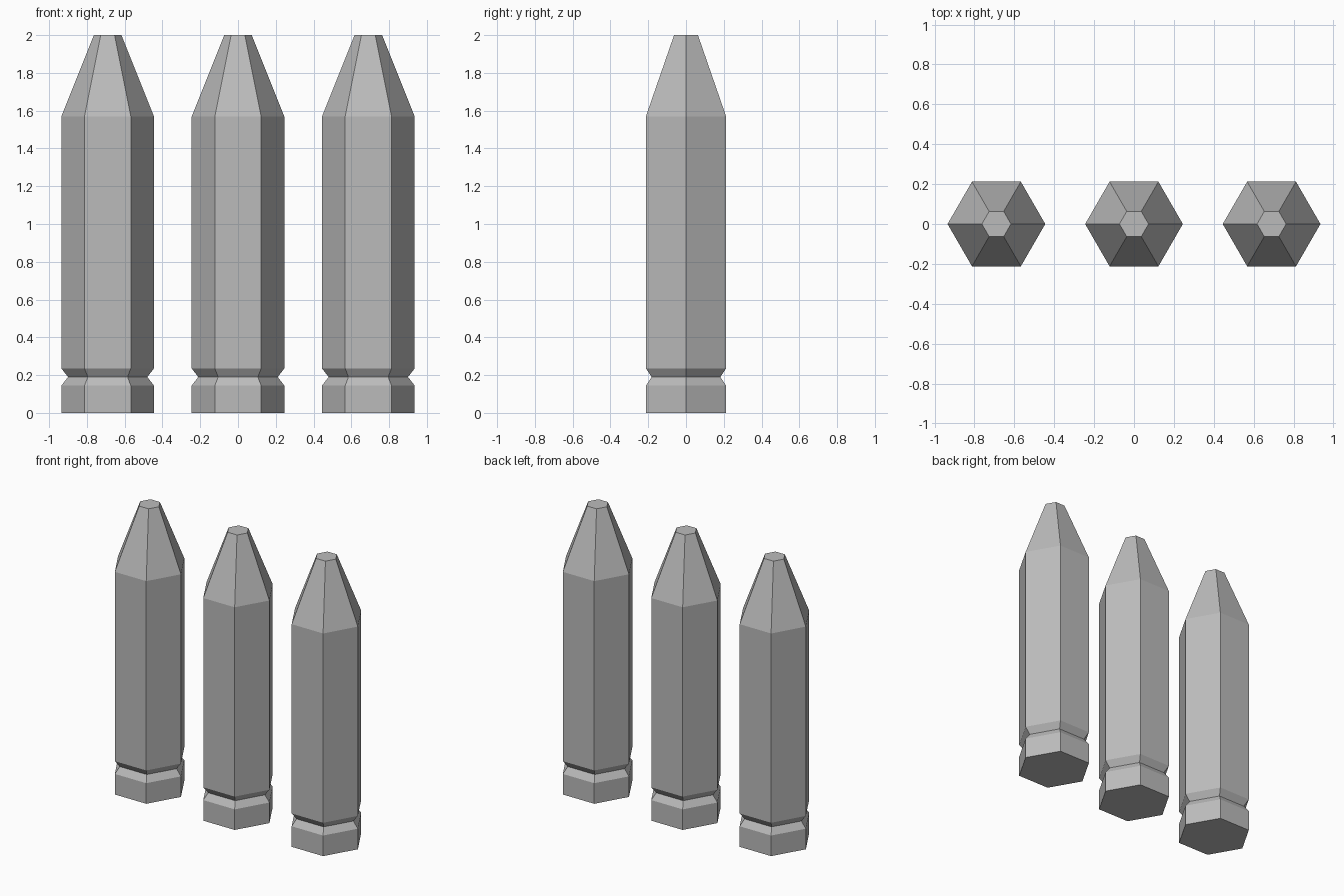
import bpy
import bmesh
from math import cos, sin, tau

cube = bpy.data.objects.get("Cube")
if cube:
    bpy.data.objects.remove(cube, do_unlink=True)

SIDES = 6
SPACING = 0.69
# Radius and height of each ring, from the base to the blunt tip
PROFILE = [(0.245, 0.0), (0.245, 0.145), (0.21, 0.19),
           (0.245, 0.235), (0.245, 1.57), (0.073, 2.0)]

metal = bpy.data.materials.new("grey metal")
metal.use_nodes = True
grey = (0.5, 0.5, 0.5, 1)
metal.diffuse_color = grey
metal.node_tree.nodes["Principled BSDF"].inputs["Base Color"].default_value = grey


def make_cartridge_mesh():
    """Stack hexagonal rings, bridge them and cap both ends."""
    bm = bmesh.new()
    rings = [[bm.verts.new((r * cos(tau * i / SIDES), r * sin(tau * i / SIDES), z))
              for i in range(SIDES)] for r, z in PROFILE]
    for low, high in zip(rings, rings[1:]):
        for i in range(SIDES):
            j = (i + 1) % SIDES
            bm.faces.new((low[i], low[j], high[j], high[i]))
    bm.faces.new(rings[0][::-1])
    bm.faces.new(rings[-1])
    mesh = bpy.data.meshes.new("cartridge")
    bm.to_mesh(mesh)
    bm.free()
    mesh.materials.append(metal)
    return mesh


# Three identical cartridges in a row
mesh = make_cartridge_mesh()
for name, step in (("right", -1), ("middle", 0), ("left", 1)):
    cartridge = bpy.data.objects.new(name + "_cartridge", mesh)
    cartridge.location.x = step * SPACING
    bpy.context.collection.objects.link(cartridge)
